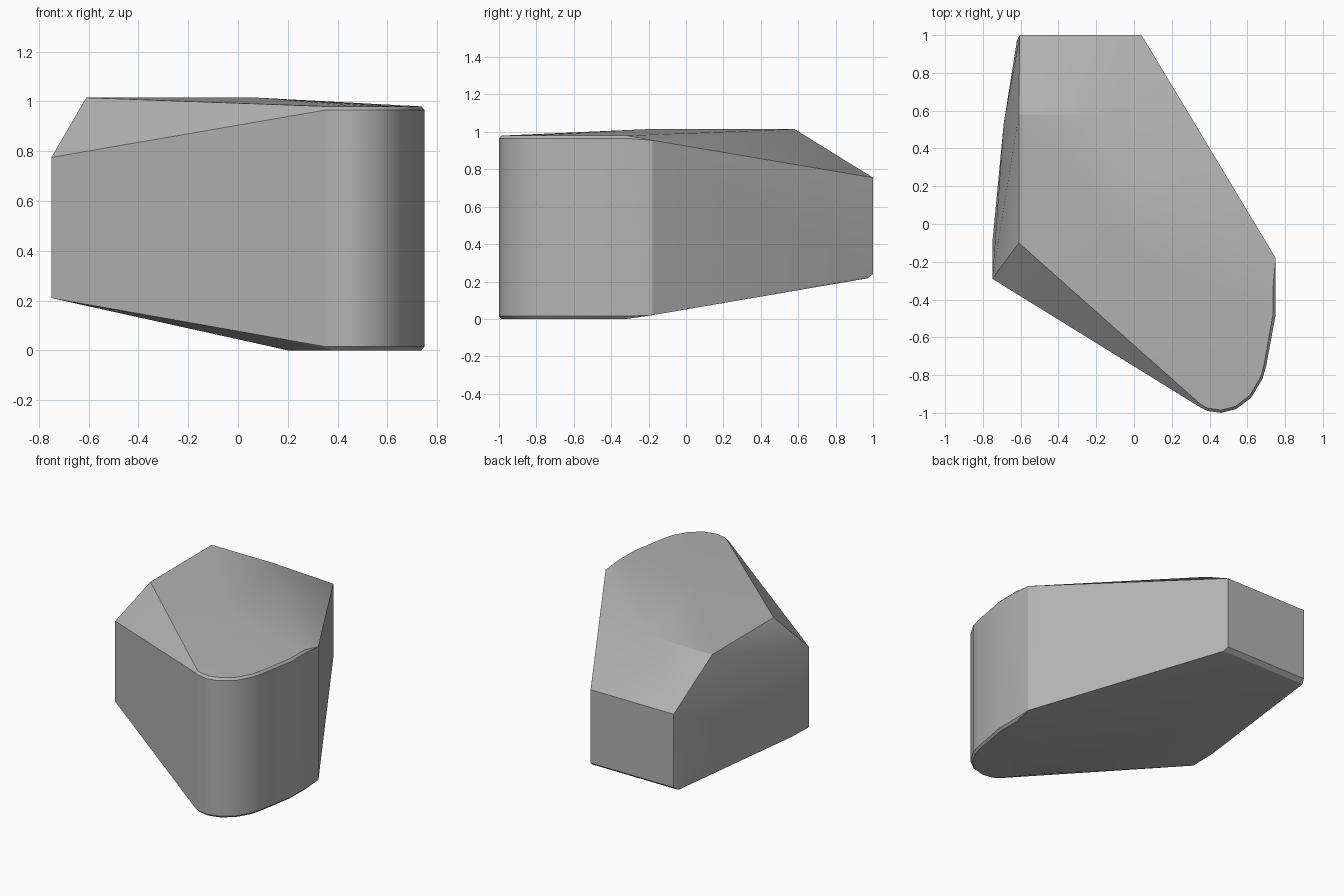
import bpy
import bmesh
import math

cube = bpy.data.objects.get("Cube")
if cube:
    bpy.data.objects.remove(cube, do_unlink=True)

stone = bpy.data.materials.new("stone grey")
stone.use_nodes = True
stone.diffuse_color = (0.45, 0.45, 0.45, 1)
stone.node_tree.nodes["Principled BSDF"].inputs["Base Color"].default_value = stone.diffuse_color


def at_height(outline, z):
    return [(x, y, z) for x, y in outline]


def shrink(outline, amount, centre=(0.45, -0.5)):
    """Pull an outline toward its centre for a softened rim."""
    result = []
    for x, y in outline:
        dx, dy = centre[0] - x, centre[1] - y
        length = math.hypot(dx, dy)
        result.append((x + dx / length * amount, y + dy / length * amount))
    return result


# Rounded front nose, upright walls with a small softened rim
nose = [(0.35, -0.97), (0.39, -0.99), (0.46, -1), (0.54, -0.98), (0.62, -0.92),
        (0.68, -0.82), (0.7, -0.75), (0.75, -0.48), (0.75, -0.31)]
points = at_height(nose, 0.015) + at_height(nose, 0.965)
rim = shrink(nose, 0.015)
points += at_height(rim, 0) + at_height(rim, 0.98)
points += [(0.2, -0.76, 0)]

# Side corner where the wall turns toward the back
points += [(0.75, -0.18, z) for z in (0.02, 0.955)]

# Narrow back wall with a chamfered lower edge
back = [(-0.605, 1), (0.04, 1)]
points += at_height(back, 0.24) + at_height(back, 0.755)
points += at_height([(-0.62, 0.97), (0.05, 0.97)], 0.217)

# Outer corner and the bulging wall behind it
points += [(-0.75, -0.29, z) for z in (0.21, 0.775)]
points += [(-0.75, -0.1, 0.215), (-0.69, 0.53, 0.54)]

# Raised top facet
points += at_height([(-0.61, -0.1), (-0.61, 0.58), (-0.13, 0.58), (0.08, -0.2)], 1.015)

# Wrap the corners in one convex faceted body
bm = bmesh.new()
for p in points:
    bm.verts.new(p)
hull = bmesh.ops.convex_hull(bm, input=bm.verts)
loose = set(hull["geom_interior"]) | set(hull["geom_unused"])
bmesh.ops.delete(bm, geom=[v for v in loose if isinstance(v, bmesh.types.BMVert)], context='VERTS')
bmesh.ops.dissolve_limit(bm, angle_limit=math.radians(1), verts=bm.verts, edges=bm.edges)
bmesh.ops.recalc_face_normals(bm, faces=bm.faces)

mesh = bpy.data.meshes.new("stone_block")
bm.to_mesh(mesh)
bm.free()
mesh.materials.append(stone)
block = bpy.data.objects.new("stone_block", mesh)
bpy.context.collection.objects.link(block)

bpy.context.view_layer.objects.active = block
block.select_set(True)
bpy.ops.object.shade_smooth_by_angle(angle=math.radians(25))
